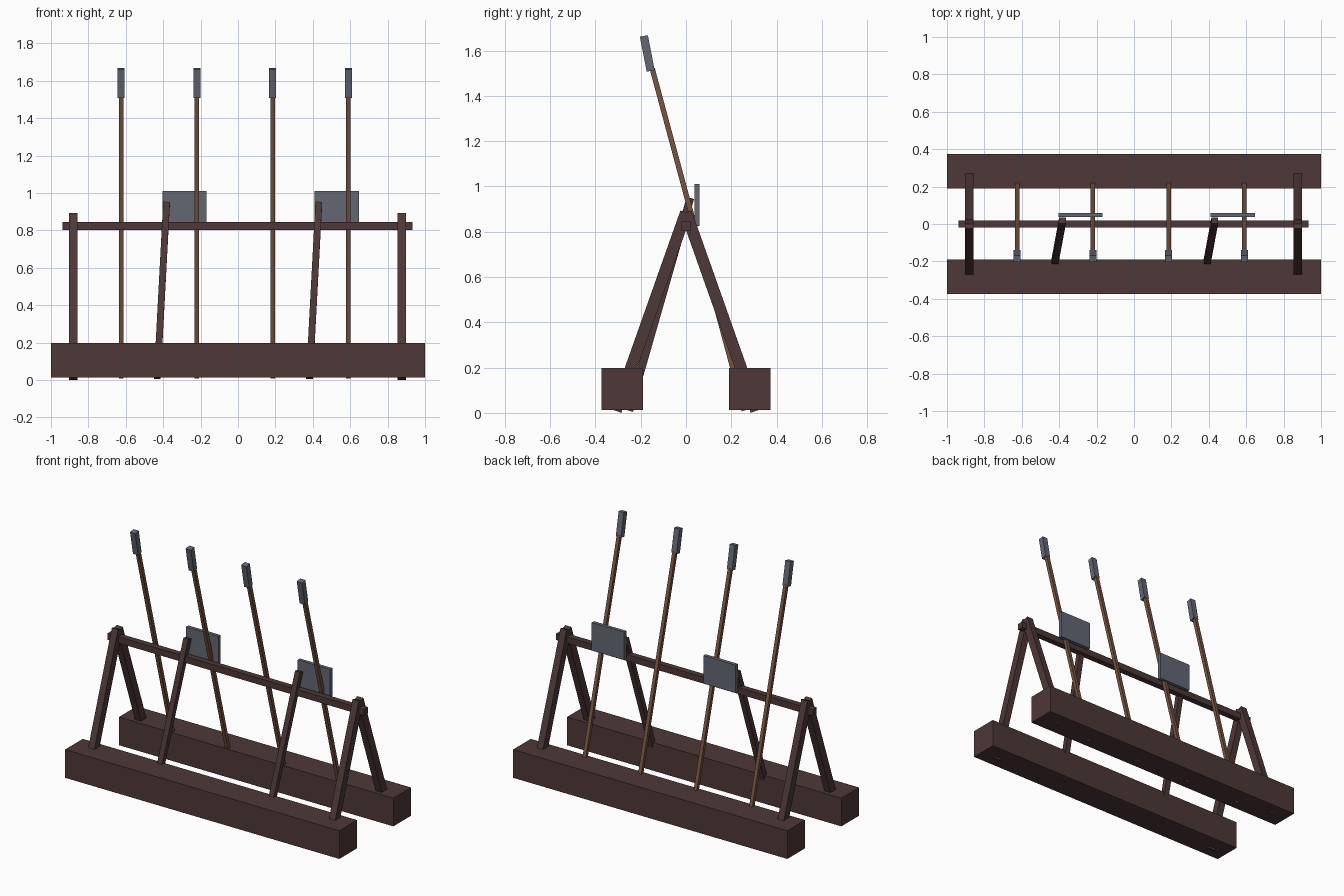
import bpy, bmesh
from mathutils import Vector

if "Cube" in bpy.data.objects:
    bpy.data.objects.remove(bpy.data.objects["Cube"])


def material(name, rgb):
    m = bpy.data.materials.new(name)
    m.diffuse_color = (*rgb, 1.0)
    m.use_nodes = True
    m.node_tree.nodes["Principled BSDF"].inputs["Base Color"].default_value = m.diffuse_color
    return m


dark_wood = material("dark wood", (0.074, 0.040, 0.038))
shaft_wood = material("shaft wood", (0.185, 0.088, 0.050))
steel = material("steel", (0.125, 0.137, 0.170))


def bar(name, a, b, width, depth, mat):
    """Square bar from a to b; width lies as near to x as possible."""
    a, b = Vector(a), Vector(b)
    d = (b - a).normalized()
    u = Vector((1, 0, 0))
    u = (u - d * u.dot(d)).normalized()
    v = d.cross(u)
    bm = bmesh.new()
    bmesh.ops.create_cube(bm, size=1.0)
    for p in bm.verts:
        c = p.co.copy()
        p.co = (a + b) / 2 + u * c.x * width + v * c.y * depth + d * c.z * (b - a).length
    bmesh.ops.recalc_face_normals(bm, faces=bm.faces)
    me = bpy.data.meshes.new(name)
    bm.to_mesh(me)
    bm.free()
    me.materials.append(mat)
    ob = bpy.data.objects.new(name, me)
    bpy.context.collection.objects.link(ob)
    return ob


# Heavy base beams and the A-frame legs standing in them
for side, s in (("front", -1), ("back", 1)):
    y = s * 0.281
    bar(side + "_base_beam", (0, y, 0.012), (0, y, 0.198), 2.0, 0.184, dark_wood)
    for end, x in (("left", -0.88), ("right", 0.875)):
        bar(f"{side}_{end}_leg", (x, s * 0.31, 0.009), (x, 0, 0.885), 0.045, 0.052, dark_wood)

# Top rail
bar("top_rail", (-0.0025, 0, 0.803), (-0.0025, 0, 0.845), 1.872, 0.04, dark_wood)

# Spears leaning forward over the rail
for i, x in enumerate((-0.625, -0.22, 0.185, 0.59)):
    bar(f"spear_shaft_{i + 1}", (x, 0.257, 0.010), (x, -0.149, 1.52), 0.023, 0.023, shaft_wood)
    bar(f"spear_head_{i + 1}", (x, -0.156, 1.510), (x, -0.186, 1.664), 0.038, 0.036, steel)

# Axes leaning back against the rail
for i, x in enumerate((-0.382, 0.432)):
    bar(f"axe_handle_{i + 1}", (x - 0.05, -0.250, 0.010), (x, 0.019, 0.948), 0.036, 0.034, dark_wood)
    bar(f"axe_blade_{i + 1}", (x + 0.096, 0.048, 0.826), (x + 0.096, 0.048, 1.01), 0.236, 0.023, steel)
